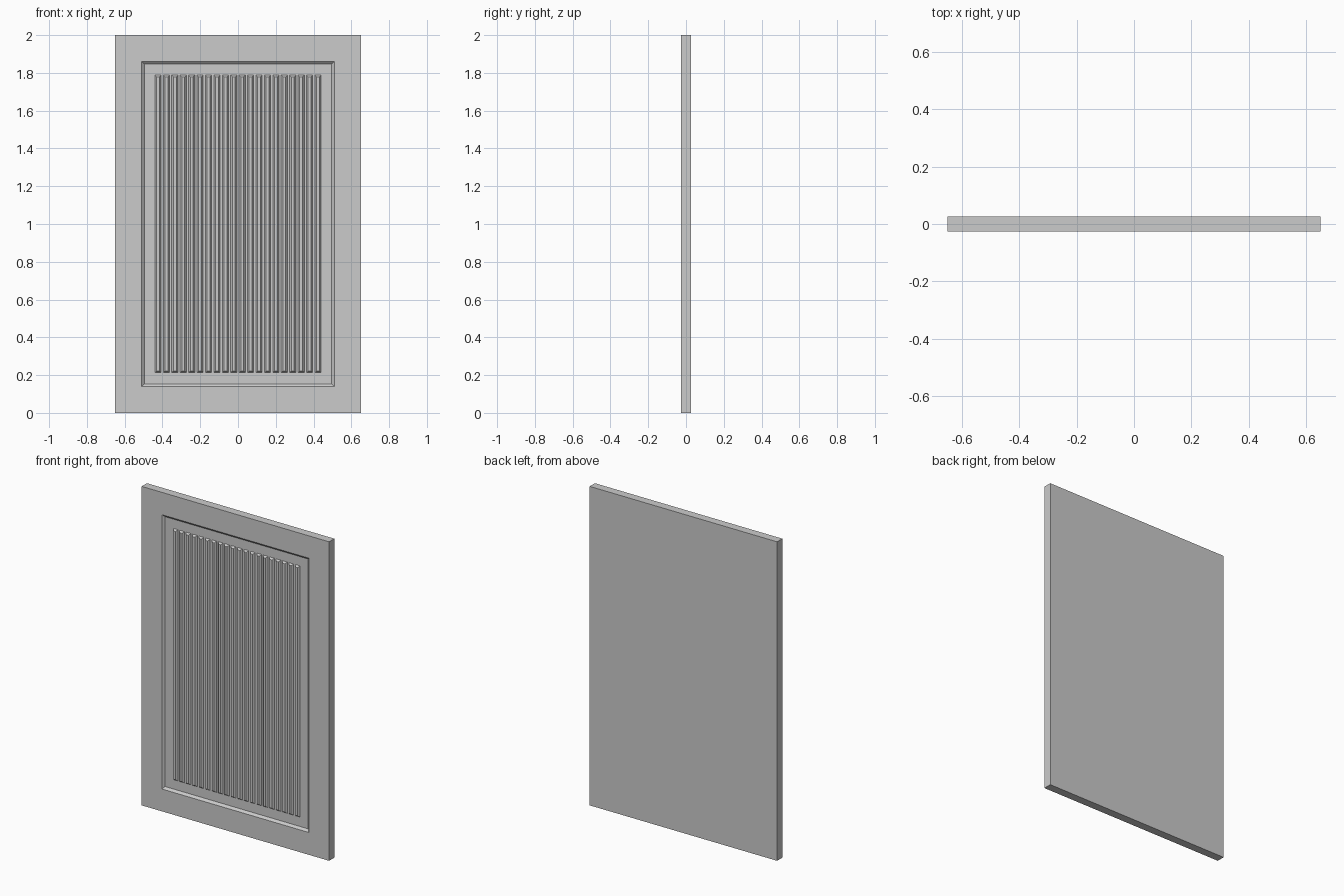
import bpy, bmesh
from mathutils import Matrix

if "Cube" in bpy.data.objects:
    bpy.data.objects.remove(bpy.data.objects["Cube"])

W, H, T = 1.30, 2.00, 0.052      # panel size
MARGIN, SLOPE, DEPTH = 0.14, 0.014, 0.013
REED_X, REED_Z0, REED_Z1 = 0.44, 0.213, 1.788
COUNT, REED_W, BEVEL, REED_H = 20, 0.033, 0.009, 0.012


def box(bm, size, centre):
    m = Matrix.Translation(centre) @ Matrix.Diagonal((*size, 1))
    bmesh.ops.create_cube(bm, size=1, matrix=m)


def front_face(bm):
    bm.normal_update()
    return min(bm.faces, key=lambda f: f.calc_center_median().y)


def finish(name, bm):
    me = bpy.data.meshes.new(name)
    bmesh.ops.recalc_face_normals(bm, faces=bm.faces)
    bm.to_mesh(me)
    bm.free()
    ob = bpy.data.objects.new(name, me)
    bpy.context.collection.objects.link(ob)
    return ob


# Door slab with a sloped step down to a recessed field
bm = bmesh.new()
box(bm, (W, T, H), (0, 0, H / 2))
face = front_face(bm)
bmesh.ops.inset_region(bm, faces=[face], thickness=MARGIN, use_even_offset=True)
bmesh.ops.inset_region(bm, faces=[face], thickness=SLOPE, use_even_offset=True)
for v in face.verts:
    v.co.y += DEPTH
finish("door_slab", bm)

# Vertical reeds with chamfered sides and ends, standing on the field
field_y = -T / 2 + DEPTH
pitch = (2 * REED_X - REED_W) / (COUNT - 1)
for i in range(COUNT):
    x = -REED_X + REED_W / 2 + i * pitch
    bm = bmesh.new()
    box(bm, (REED_W, REED_H, REED_Z1 - REED_Z0),
        (x, field_y - REED_H / 2, (REED_Z0 + REED_Z1) / 2))
    mid = (REED_Z0 + REED_Z1) / 2
    for v in front_face(bm).verts:
        v.co.x += BEVEL if v.co.x < x else -BEVEL
        v.co.z += BEVEL if v.co.z < mid else -BEVEL
    finish(f"reed_{i + 1:02d}", bm)
